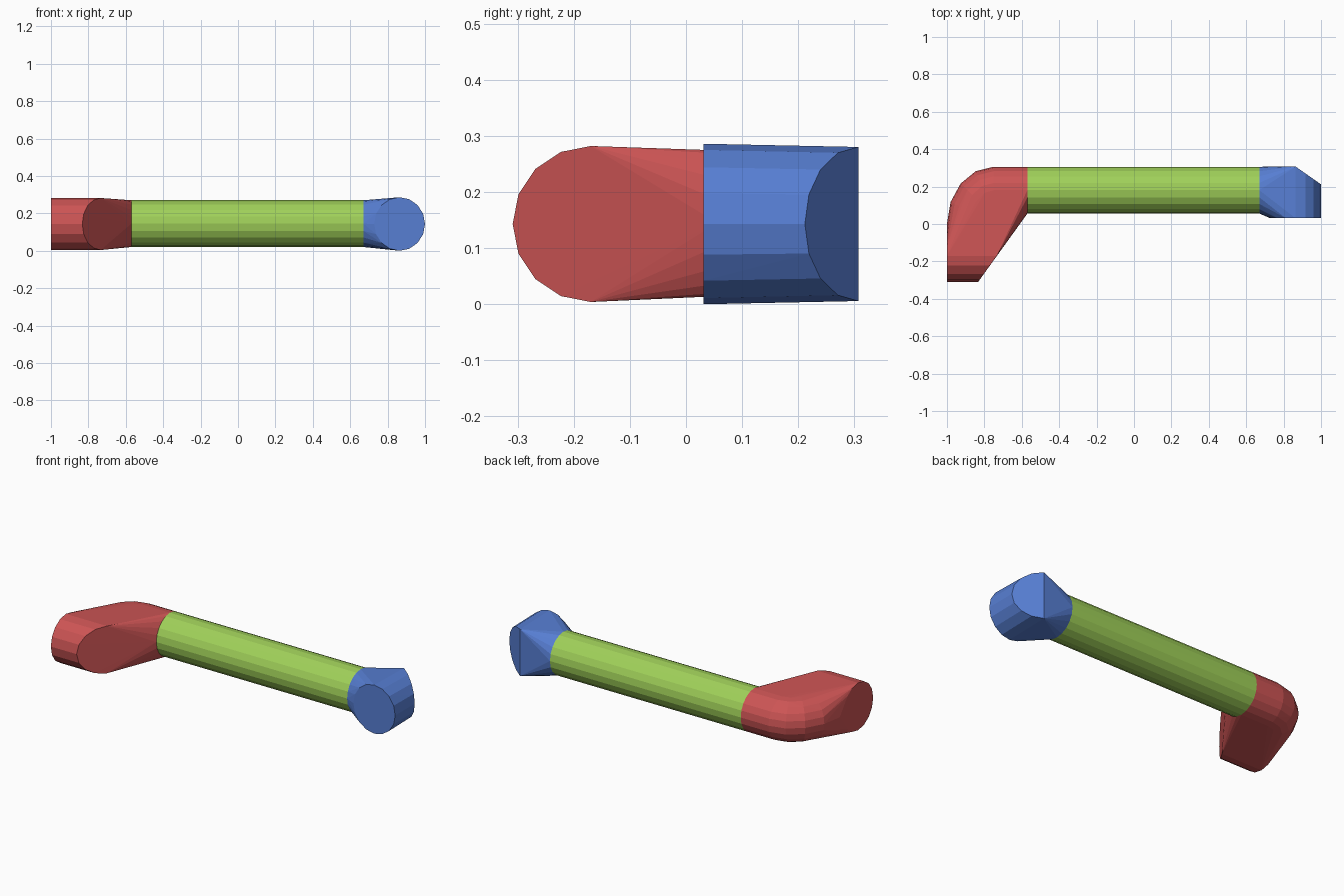
import bpy, bmesh
from math import sin, cos, pi
from mathutils import Vector

cube = bpy.data.objects.get("Cube")
if cube:
    bpy.data.objects.remove(cube, do_unlink=True)

MID = 0.143     # height of the bar axis
AXIS_Y = 0.181  # depth of the bar axis
R = 0.125       # bar radius
UP = Vector((0, 0, 1))


def material(name, color):
    mat = bpy.data.materials.new(name)
    mat.use_nodes = True
    mat.diffuse_color = (*color, 1)
    mat.node_tree.nodes["Principled BSDF"].inputs["Base Color"].default_value = (*color, 1)
    return mat


def ring(center, side, radius, count=20, height=None):
    """Points of a circle spanned by a horizontal direction and the up axis."""
    height = height or radius
    steps = [2 * pi * i / count for i in range(count)]
    return [Vector(center) + Vector(side) * radius * cos(a) + UP * height * sin(a) for a in steps]


def hull(name, points, mat):
    """Convex solid wrapped around the given points."""
    bm = bmesh.new()
    for p in points:
        bm.verts.new(p)
    res = bmesh.ops.convex_hull(bm, input=bm.verts[:])
    loose = {g for g in res["geom_interior"] + res["geom_unused"] if isinstance(g, bmesh.types.BMVert)}
    bmesh.ops.delete(bm, geom=list(loose), context="VERTS")
    bmesh.ops.dissolve_limit(bm, angle_limit=0.01, verts=bm.verts[:], edges=bm.edges[:])
    bmesh.ops.recalc_face_normals(bm, faces=bm.faces[:])
    mesh = bpy.data.meshes.new(name)
    bm.to_mesh(mesh)
    bm.free()
    mesh.materials.append(mat)
    obj = bpy.data.objects.new(name, mesh)
    bpy.context.collection.objects.link(obj)
    return obj


red = material("red", (0.61, 0.09, 0.09))
green = material("green", (0.35, 0.63, 0.10))
blue = material("blue", (0.095, 0.21, 0.65))

# Straight grip bar
X0, X1 = -0.57, 0.67
bar_ends = [ring((x, AXIS_Y, MID + 0.002), (0, 1, 0), R) for x in (X0, X1)]
hull("grip_bar", bar_ends[0] + bar_ends[1], green)

# Short end: round foot facing the front, outer back corner cut by a slanted plane
foot = ring((0.864, 0.031, MID), (1, 0, 0), 0.136, 16, 0.143)
back = []
for p in foot:
    if p.x >= 0.86:
        back.append(Vector((p.x, 0.307 - 0.7 * (p.x - 0.864), MID + (p.z - MID) * 0.96)))
hull("short_end", bar_ends[1] + foot + back, blue)

# Long end: rounded nose, flat outer face, slanted inner face, swept elbow
nose = ring((-1, -0.17, MID), (0, 1, 0), 0.139, 16)
points = bar_ends[0] + nose
for p in nose:
    if p.y < -0.16:
        points.append(Vector((-0.83 + 0.712 * (p.y + 0.305), p.y, p.z)))
for i in range(5):
    a = pi / 2 + i * pi / 8
    out = Vector((cos(a), sin(a), 0))
    rim = Vector((-0.75 + 0.25 * cos(a), 0.306 * sin(a), MID + 0.002))
    points += ring(rim - out * R, out, R)
hull("long_end", points, red)
